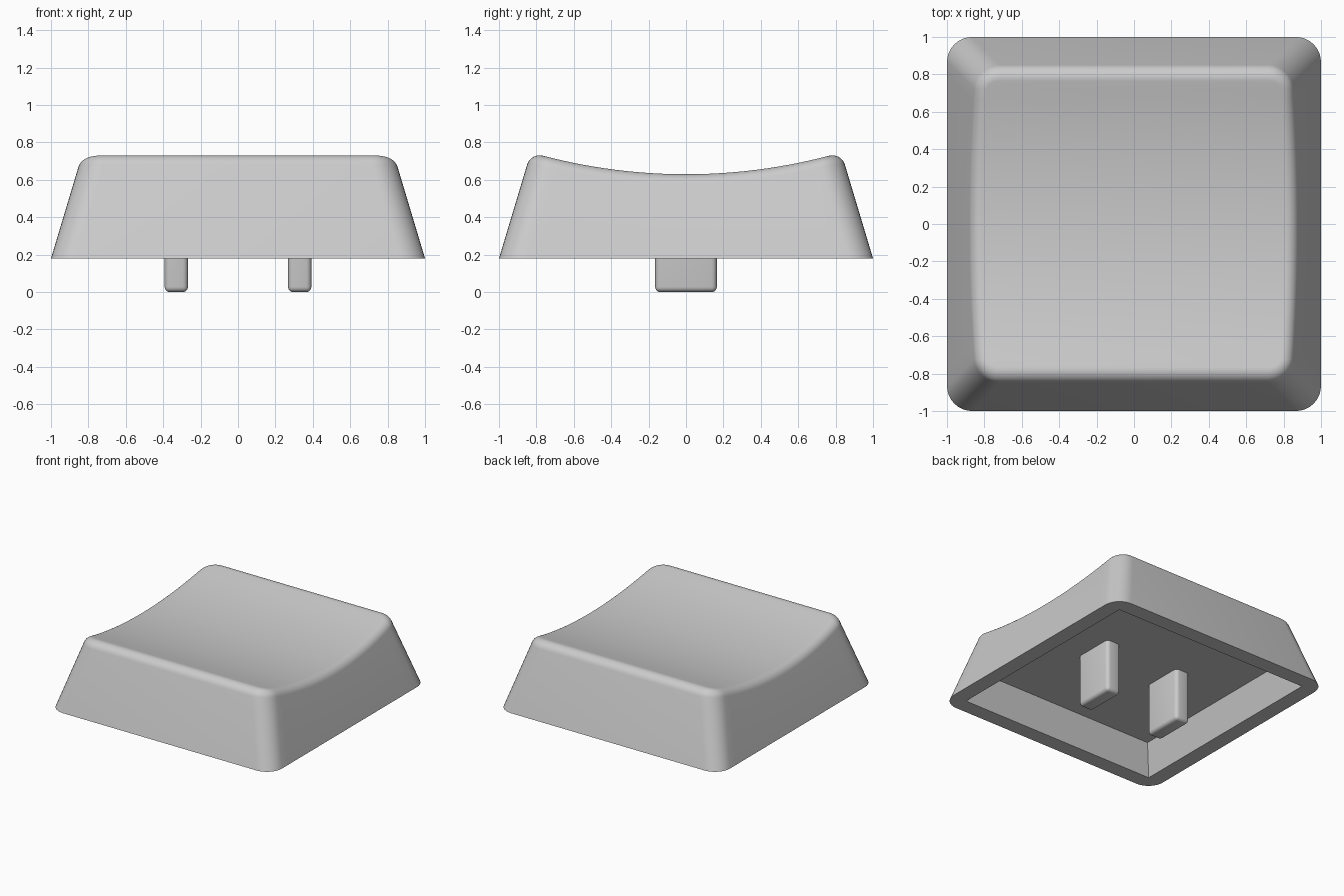
import bpy, bmesh, math

if "Cube" in bpy.data.objects:
    bpy.data.objects.remove(bpy.data.objects["Cube"])

BASE, SLOPE = 0.18, 0.30          # skirt bottom height, wall lean
FILLET, CORNER = 0.07, 0.135      # rim rounding, plan corner radius
DISH_Z, DISH_R = 0.63, 3.0        # scooped top
TILT = math.atan(SLOPE)

grey = bpy.data.materials.new("light_grey")
grey.diffuse_color = (0.6, 0.6, 0.6, 1)
grey.use_nodes = True
grey.node_tree.nodes["Principled BSDF"].inputs["Base Color"].default_value = grey.diffuse_color


def dish(y):
    return DISH_Z + DISH_R - math.sqrt(DISH_R ** 2 - y * y)


# right half of a rounded square, front to back: (corner sign, angle)
ARC, SIDE = 8, 24
STEPS = [(-1, -math.pi / 2 + math.pi / 2 * i / ARC) for i in range(ARC + 1)]
STEPS += [(-1 + 2 * i / SIDE, 0.0) for i in range(1, SIDE)]
STEPS += [(1, math.pi / 2 * i / ARC) for i in range(ARC + 1)]


def plan(step, h, r):
    t, a = step
    return (h - r + r * math.cos(a), t * (h - r) + r * math.sin(a))


def column(step):
    """Points from the cavity ceiling out round the skirt and over the rim."""
    pts = [(*plan(step, 0.805, 0), 0.42), (*plan(step, 0.875, 0), BASE),
           (*plan(step, 1.0, CORNER), BASE)]
    r0 = CORNER - FILLET
    hc, zc, s = 0.8, 0.6, 0.0
    for _ in range(8):            # settle the fillet centre under the dish
        y = plan(step, hc, r0)[1]
        s = y / DISH_R * math.sin(step[1])
        zc = dish(y) - FILLET * math.sqrt(1 + s * s)
        hc = 1 - SLOPE * (zc - BASE) - FILLET / math.cos(TILT)
    end = math.pi / 2 + math.atan(s)
    for k in range(9):
        a = TILT + (end - TILT) * k / 8
        out = FILLET * math.cos(a)
        pts.append((*plan(step, hc + out, r0 + out),
                    zc + FILLET * math.sin(a)))
    return pts


def finish(bm, name):
    bmesh.ops.recalc_face_normals(bm, faces=bm.faces)
    me = bpy.data.meshes.new(name)
    bm.to_mesh(me)
    bm.free()
    me.materials.append(grey)
    ob = bpy.data.objects.new(name, me)
    bpy.context.collection.objects.link(ob)
    bpy.ops.object.select_all(action='DESELECT')
    ob.select_set(True)
    bpy.context.view_layer.objects.active = ob
    bpy.ops.object.shade_smooth_by_angle(angle=math.radians(30))
    return ob


# hollow cap shell
bm = bmesh.new()
right = [column(s) for s in STEPS]
left = [[(-x, y, z) for x, y, z in c] for c in right]
loop = [[bm.verts.new(p) for p in c] for c in right + left[::-1]]
n, m = len(loop), len(right)
for i in range(n):
    a, b = loop[i], loop[(i + 1) % n]
    for k in range(len(a) - 1):
        bm.faces.new((a[k], a[k + 1], b[k + 1], b[k]))
# scooped top and cavity ceiling, spanned left to right
for i in range(m - 1):
    for k in (0, -1):
        bm.faces.new((loop[i][k], loop[i + 1][k],
                      loop[n - 2 - i][k], loop[n - 1 - i][k]))
bmesh.ops.remove_doubles(bm, verts=bm.verts, dist=1e-4)
bmesh.ops.dissolve_degenerate(bm, dist=1e-5, edges=bm.edges)
finish(bm, "cap_shell")

# two mounting prongs with rounded edges
for side, x in (("left", -0.33), ("right", 0.33)):
    bm = bmesh.new()
    bmesh.ops.create_cube(bm, size=1)
    for v in bm.verts:
        v.co = (x + v.co.x * 0.125, v.co.y * 0.33, 0.215 + v.co.z * 0.43)
    edges = [e for e in bm.edges if min(v.co.z for v in e.verts) < 0.1]
    bmesh.ops.bevel(bm, geom=edges, offset=0.028, segments=4,
                    profile=0.5, affect='EDGES')
    finish(bm, side + "_prong")
